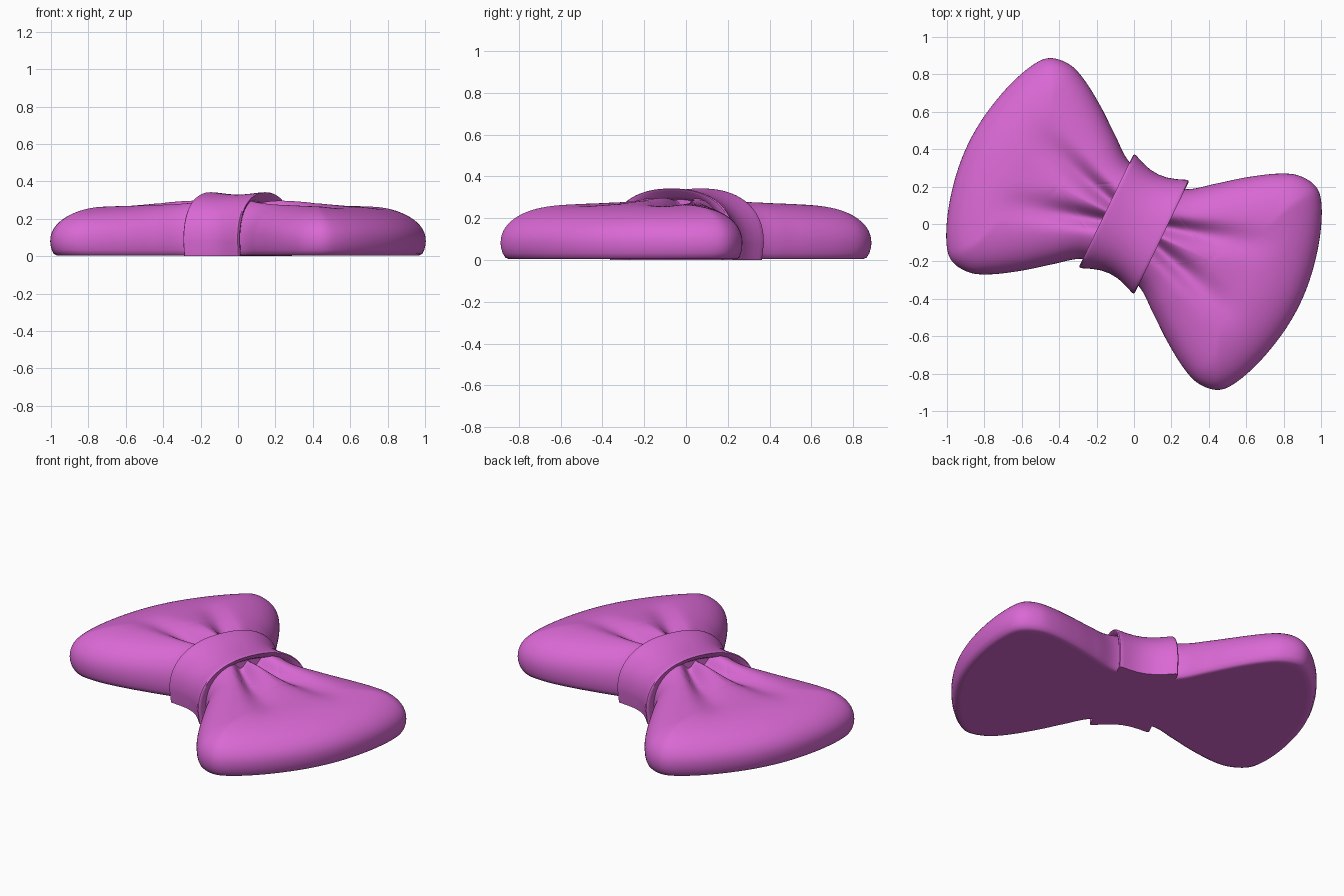
import bpy, bmesh, math
from mathutils import Vector, Matrix

if "Cube" in bpy.data.objects:
    bpy.data.objects.remove(bpy.data.objects["Cube"])

pink = bpy.data.materials.new("orchid_pink")
pink.diffuse_color = (0.70, 0.14, 0.66, 1)
pink.use_nodes = True
pink.node_tree.nodes["Principled BSDF"].inputs["Base Color"].default_value = pink.diffuse_color
TILT = -math.atan2(0.436, 0.9)      # the bow lies turned about z


def finish(name, bm, turn, angle):
    bmesh.ops.recalc_face_normals(bm, faces=bm.faces)
    me = bpy.data.meshes.new(name)
    bm.to_mesh(me)
    me.materials.append(pink)
    ob = bpy.data.objects.new(name, me)
    bpy.context.collection.objects.link(ob)
    me.transform(Matrix.Rotation(turn, 4, 'Z'))
    bpy.ops.object.select_all(action='DESELECT')
    ob.select_set(True)
    bpy.context.view_layer.objects.active = ob
    bpy.ops.object.shade_smooth_by_angle(angle=math.radians(angle))
    return ob


def spline(pts, n):
    out = []
    for i in range(len(pts) - 1):
        p0, p1, p2, p3 = (Vector(pts[min(max(j, 0), len(pts) - 1)]) for j in (i - 1, i, i + 1, i + 2))
        for k in range(n):
            t = k / n
            out.append(0.5 * (2 * p1 + (p2 - p0) * t + (2 * p0 - 5 * p1 + 4 * p2 - p3) * t * t
                              + (3 * p1 - p0 - 3 * p2 + p3) * t ** 3))
    return out + [Vector(pts[-1])]


def step(x, lo, hi):
    s = min(max((x - lo) / (hi - lo), 0), 1)
    return s * s * (3 - 2 * s)


# lobe outline (a along the bow, b across), mirrored across the bow axis
half = [(0, .26), (.165, .287), (.3, .385), (.43, .485), (.57, .575), (.68, .617),
        (.79, .603), (.86, .525), (.925, .37), (.97, .18), (.985, 0)]
full = half + [(a, -b) for a, b in half[-2::-1]]
edge = spline(full, 8)
closing = [Vector((0, -.26 + .52 * k / 40)) for k in range(1, 40)]
loop = edge + closing
C = Vector((.45, 0))


def edge_dist(p):
    best = 9
    for q, r in zip(edge, edge[1:]):
        s = r - q
        t = min(max((p - q).dot(s) / s.length_squared, 0), 1)
        best = min(best, (p - q - s * t).length)
    return best


def top_z(p):
    a, b = p
    # puffed rounded rim, fuller towards the knot
    h = .247 + .068 * math.exp(-(a / .6) ** 2)
    t = min(edge_dist(p) / (.22 + .1 * step(a, .05, .5)), 1)
    z = .08 + (h - .08) * max(1 - (1 - t) ** 2.2, 0) ** (1 / 2.2)
    # two gathered folds fanning out from the knot
    fade = (1 - step(a, .15, .8)) * step(a, .03, .14)
    g = (abs(b) - (.06 + .27 * (a - .17))) / (.028 + .085 * max(a, 0))
    return z - .085 * fade * math.exp(-g * g)


def make_lobe(name, turn):
    bm = bmesh.new()
    N = 44
    rings = []
    # flat underside with a small rounded rim
    for f, z in ((.90, .004), (.94, .004), (.968, .012), (.986, .033), (.997, .058)):
        rings.append([bm.verts.new((*(C + (p - C) * f), z)) for p in loop])
    bm.faces.new(rings[0])
    for k in range(N):
        f = 1 - (k / N) ** 1.7
        pts = [C + (p - C) * f for p in loop]
        rings.append([bm.verts.new((*p, top_z(p))) for p in pts])
    n = len(loop)
    for r, s in zip(rings, rings[1:]):
        for i in range(n):
            j = (i + 1) % n
            bm.faces.new((r[i], r[j], s[j], s[i]))
    mid = bm.verts.new((*C, top_z(C)))
    for i in range(n):
        bm.faces.new((rings[-1][i], rings[-1][(i + 1) % n], mid))
    tops = [v for r in rings[13:] for v in r] + [mid]
    for _ in range(4):
        bmesh.ops.smooth_vert(bm, verts=tops, factor=.5,
                              use_axis_x=False, use_axis_y=False, use_axis_z=True)
    finish(name, bm, turn, 60)


make_lobe("right_lobe", TILT)
make_lobe("left_lobe", TILT + math.pi)

# knot band: flared strip arched over the waist, rolled in at its edges
prof = [(0, 0), (.05, .005), (.1, .02), (.135, .034), (.150, .040), (.160, .041),
        (.165, .034), (.163, .02), (.155, .0), (.135, -.025), (.11, -.04)]
prof = [(-a, d) for a, d in prof[:0:-1]] + prof
bm = bmesh.new()
rows = []
M = 64
for a, d in prof:
    row = [bm.verts.new((a, .285 + d, .001))]
    for k in range(M + 1):
        t = math.pi * k / M
        c, s = math.cos(t), math.sin(t)
        b = math.copysign(abs(c) ** (2 / 2.3), c) * (.295 + d)
        dz = .3 * d if d > 0 else d
        row.append(bm.verts.new((a, b, .08 + (.25 + dz) * max(s, 0) ** (2 / 2.3))))
    row.append(bm.verts.new((a, -.285 - d, .001)))
    rows.append(row)
for r, s in zip(rows, rows[1:]):
    for i in range(len(r) - 1):
        bm.faces.new((r[i], r[i + 1], s[i + 1], s[i]))
    bm.faces.new((r[0], s[0], s[-1], r[-1]))      # flat base
for r in (rows[0], rows[-1]):
    bm.faces.new(r)                               # closes the inside around the waist
finish("knot_band", bm, TILT, 50)
